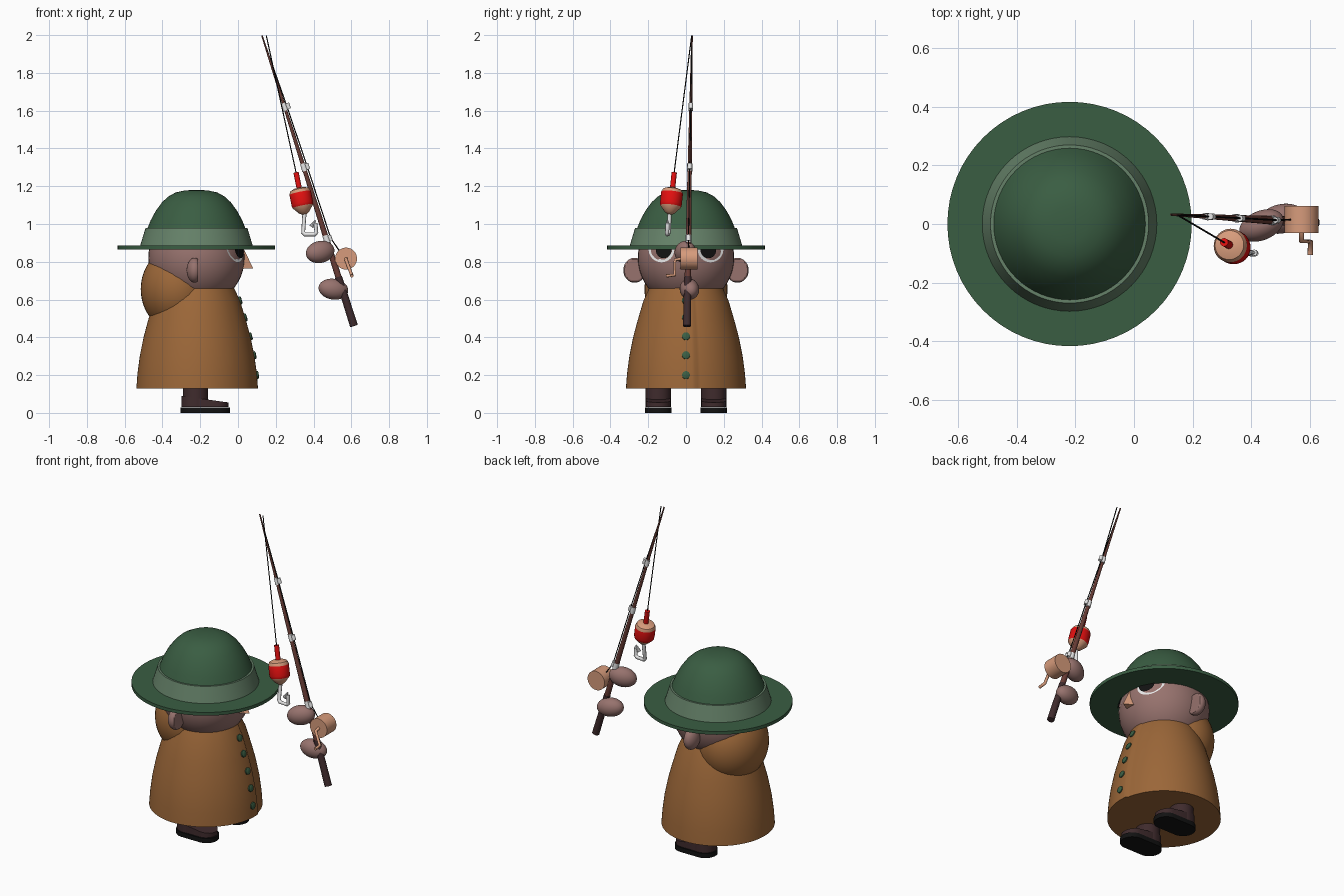
import bpy, bmesh, math
from mathutils import Vector, Matrix

if "Cube" in bpy.data.objects:
    bpy.data.objects.remove(bpy.data.objects["Cube"])


def mat(name, *rgb):
    m = bpy.data.materials.new(name)
    m.diffuse_color = (*rgb, 1)
    m.use_nodes = True
    m.node_tree.nodes["Principled BSDF"].inputs["Base Color"].default_value = m.diffuse_color
    return m


GREEN = mat("hat green", .042, .11, .055)
BAND = mat("band green", .13, .22, .14)
COAT = mat("coat brown", .33, .135, .04)
SKIN = mat("skin", .31, .17, .155)
TAN = mat("tan", .68, .33, .2)
RED = mat("red", .75, .005, .005)
DARK = mat("dark brown", .05, .024, .026)
ROD = mat("rod brown", .14, .045, .035)
BLACK = mat("black", .006, .006, .006)
WHITE = mat("white", .8, .8, .8)
CX = -.22   # body axis


def finish(name, bm, mats, angle=35):
    bmesh.ops.recalc_face_normals(bm, faces=bm.faces)
    me = bpy.data.meshes.new(name)
    bm.to_mesh(me)
    bm.free()
    for m in mats:
        me.materials.append(m)
    ob = bpy.data.objects.new(name, me)
    bpy.context.collection.objects.link(ob)
    bpy.ops.object.select_all(action='DESELECT')
    ob.select_set(True)
    bpy.context.view_layer.objects.active = ob
    bpy.ops.object.shade_smooth_by_angle(angle=math.radians(angle))
    return ob


def lathe(name, prof, mats, base=(0, 0, 0), axis=(0, 0, 1), bands=None, seg=48, scale=None):
    """Spin (radius, height) points about an axis; bands gives the material of each step."""
    bm = bmesh.new()
    rot = Vector((0, 0, 1)).rotation_difference(Vector(axis)).to_matrix()
    rings = []
    for r, h in prof:
        ring = []
        for i in range(seg):
            a = 2 * math.pi * i / seg
            k = r * (scale(a) if scale else 1)
            ring.append(bm.verts.new(Vector(base) + rot @ Vector((k * math.cos(a), k * math.sin(a), h))))
        rings.append(ring)
    for j in range(len(rings) - 1):
        for i in range(seg):
            n = (i + 1) % seg
            f = bm.faces.new((rings[j][i], rings[j][n], rings[j + 1][n], rings[j + 1][i]))
            f.material_index = bands[j] if bands else 0
    bm.faces.new(rings[0]).material_index = bands[0] if bands else 0
    bm.faces.new(rings[-1]).material_index = bands[-1] if bands else 0
    return finish(name, bm, mats)


def rod_between(name, a, b, r1, r2, m, seg=16):
    d = Vector(b) - Vector(a)
    return lathe(name, [(r1, 0), (r2, d.length)], [m], a, d.normalized(), seg=seg)


def ball(name, centre, radii, m, rot=(0, 0, 0), clamp=None):
    bm = bmesh.new()
    bmesh.ops.create_uvsphere(bm, u_segments=40, v_segments=24, radius=1)
    if clamp is not None:
        for v in bm.verts:
            v.co.x = min(v.co.x, clamp)
    turn = Matrix.Rotation(rot[2], 4, 'Z') @ Matrix.Rotation(rot[1], 4, 'Y')
    bm.transform(Matrix.Translation(centre) @ turn @ Matrix.Diagonal((*radii, 1)))
    return finish(name, bm, [m])


def tube(name, pts, r, m):
    cu = bpy.data.curves.new(name, 'CURVE')
    cu.dimensions = '3D'
    cu.bevel_depth = r
    cu.bevel_resolution = 2
    cu.use_fill_caps = True
    sp = cu.splines.new('POLY')
    sp.points.add(len(pts) - 1)
    for p, c in zip(sp.points, pts):
        p.co = (*c, 1)
    cu.materials.append(m)
    ob = bpy.data.objects.new(name, cu)
    bpy.context.collection.objects.link(ob)


def capsule(name, x0, x1, y, r, z0, z_heel, z_toe, m):
    """Upright block with rounded ends and a sloping top."""
    bm = bmesh.new()
    low, top = [], []
    for i in range(32):
        a = -math.pi / 2 + 2 * math.pi * (i + .5) / 32
        x = (x1 if i < 16 else x0) + r * math.cos(a)
        t = (x - x0 + r) / (x1 - x0 + 2 * r)
        yy = y + r * math.sin(a)
        low.append(bm.verts.new((x, yy, z0)))
        top.append(bm.verts.new((x, yy, z_heel + (z_toe - z_heel) * t)))
    bm.faces.new(low)
    bm.faces.new(top)
    for i in range(32):
        n = (i + 1) % 32
        bm.faces.new((low[i], low[n], top[n], top[i]))
    finish(name, bm, [m])


def sphere_disc(name, y, z, r, big, m):
    """Disc seen from the face side, draped on the head sphere."""
    bm = bmesh.new()
    bmesh.ops.create_circle(bm, cap_ends=True, segments=32, radius=r)
    for k in (.75, .5, .25):
        inner = max(bm.faces, key=lambda f: len(f.verts))
        bmesh.ops.inset_region(bm, faces=[inner], thickness=r * .25)
    for v in bm.verts:
        yy, dz = y + v.co.x, z + v.co.y - .82
        v.co = (CX + math.sqrt(big * big - yy * yy - dz * dz), yy, dz + .82)
    ob = finish(name, bm, [m])
    return ob


# hat
lathe("hat_brim", [(.1, .865), (.417, .865), (.417, .885), (.1, .885)], [GREEN], (CX, 0, 0), seg=64)
lathe("hat_band", [(.298, .885), (.27, .978), (.2, .978)], [BAND], (CX, 0, 0), seg=64)
lathe("hat_crown", [(.262, .97), (.242, 1.02), (.215, 1.07), (.182, 1.115), (.15, 1.145),
                    (.11, 1.167), (.06, 1.178), (.01, 1.18)], [GREEN], (CX, 0, 0), seg=64)

# head, ears, eyes and nose
ball("head", (CX, 0, .82), (.255, .255, .255), SKIN)
for s, side in ((-1, "right"), (1, "left")):
    ball(side + "_ear", (-.23, s * .272, .755), (.042, .06, .066), SKIN, clamp=.45)
    sphere_disc(side + "_eye", s * .13, .865, .068, .258, WHITE)
    sphere_disc(side + "_pupil", s * .118, .86, .041, .262, BLACK)
bm = bmesh.new()
v = [bm.verts.new(c) for c in ((.03, 0, .87), (.01, -.04, .765), (.01, .04, .765), (.08, 0, .765))]
for t in ((0, 1, 2), (0, 1, 3), (0, 2, 3), (1, 2, 3)):
    bm.faces.new([v[i] for i in t])
finish("nose", bm, [TAN])

# coat with an overlapping front edge at y = 0.055
EDGE = .19


def overlap(a):
    a = (a + math.pi) % (2 * math.pi) - math.pi
    return 1 + (.03 * max(0, 1 - (EDGE - a) / .9) if a < EDGE else 0)


COAT_PROF = [(.195, .66), (.225, .595), (.256, .49), (.28, .4), (.3, .3), (.312, .21), (.318, .13)]
lathe("coat", COAT_PROF, [COAT], (CX, 0, 0), seg=128, scale=overlap)
ball("hood", (-.32, 0, .655), (.195, .22, .225), COAT)

# buttons follow the coat profile
for z in (.2, .305, .405, .505, .595):
    for (r1, z1), (r2, z2) in zip(COAT_PROF, COAT_PROF[1:]):
        if z2 <= z <= z1:
            r = r1 + (r2 - r1) * (z1 - z) / (z1 - z2)
            n = Vector((z1 - z2, 0, r2 - r1)).normalized()
    lathe("button", [(.021, -.01), (.021, .006), (.014, .01)], [GREEN],
          (CX + r * overlap(0), 0, z), n, seg=16)

# legs and boots
for s, side in ((-1, "right"), (1, "left")):
    y = s * .147
    lathe(side + "_leg", [(.067, .03), (.067, .15)], [DARK], (-.225, y, 0), seg=32)
    capsule(side + "_boot", -.235, -.115, y, .065, .03, .09, .055, DARK)
    capsule(side + "_sole", -.235, -.112, y, .07, 0, .028, .028, BLACK)

# hands
ball("upper_hand", (.435, -.005, .852), (.08, .05, .058), SKIN, (0, -.2, .4))
ball("lower_hand", (.505, .018, .655), (.08, .05, .055), SKIN, (0, .15, .2))

# fishing rod
LOW, TIP = Vector((.614, .005, .46)), Vector((.127, .032, 1.998))


def on_rod(z, off=0):
    p = LOW.lerp(TIP, (z - LOW.z) / (TIP.z - LOW.z))
    return p + Vector((off, 0, off * .3))


rod_between("rod_handle", LOW, on_rod(.72), .021, .019, DARK, 20)
rod_between("rod_shaft", on_rod(.7), TIP, .017, .004, ROD)
for z in (.92, 1.3, 1.62):
    p = on_rod(z, .018)
    rod_between("rod_guide", p - Vector((.005, 0, -.015)), p + Vector((.005, 0, -.015)), .011, .011, WHITE, 12)
    rod_between("guide_foot", on_rod(z - .02), on_rod(z + .02), .017 - .006 * (z - .9), .016 - .006 * (z - .9), WHITE, 12)

# reel and crank
rod_between("reel", (.572, -.03, .817), (.572, .062, .817), .058, .058, TAN, 32)
rod_between("reel_foot", (.572, .015, .817), on_rod(.80), .014, .014, TAN)
tube("reel_crank", [(.572, -.02, .817), (.572, -.058, .81), (.602, -.06, .73), (.602, -.105, .725)], .009, TAN)

# line
tube("rod_line", [(.535, .015, .86), on_rod(.92, .022), on_rod(1.3, .018), on_rod(1.62, .012), TIP], .003, BLACK)
tube("float_line", [(.15, .03, 1.997), (.308, -.063, 1.27)], .003, BLACK)

# float with red stripe and stick
top, bot = Vector((.307, -.062, 1.275)), Vector((.352, -.086, 1.05))
lathe("float", [(.01, 0), (.028, .012), (.056, .045), (.058, .06), (.058, .118), (.05, .135),
                (.03, .143), (.014, .145), (.014, .228)], [TAN, RED], bot, (top - bot).normalized(),
      [0, 0, 1, 1, 0, 0, 0, 1], 32)

# hook
tube("hook", [(.352, -.086, 1.06), (.345, -.092, .955), (.355, -.095, .945), (.405, -.1, .945),
              (.415, -.1, .955), (.41, -.098, 1.005)], .011, WHITE)
rod_between("hook_barb", (.41, -.098, 1.02), (.388, -.098, .985), .004, .012, WHITE, 10)
